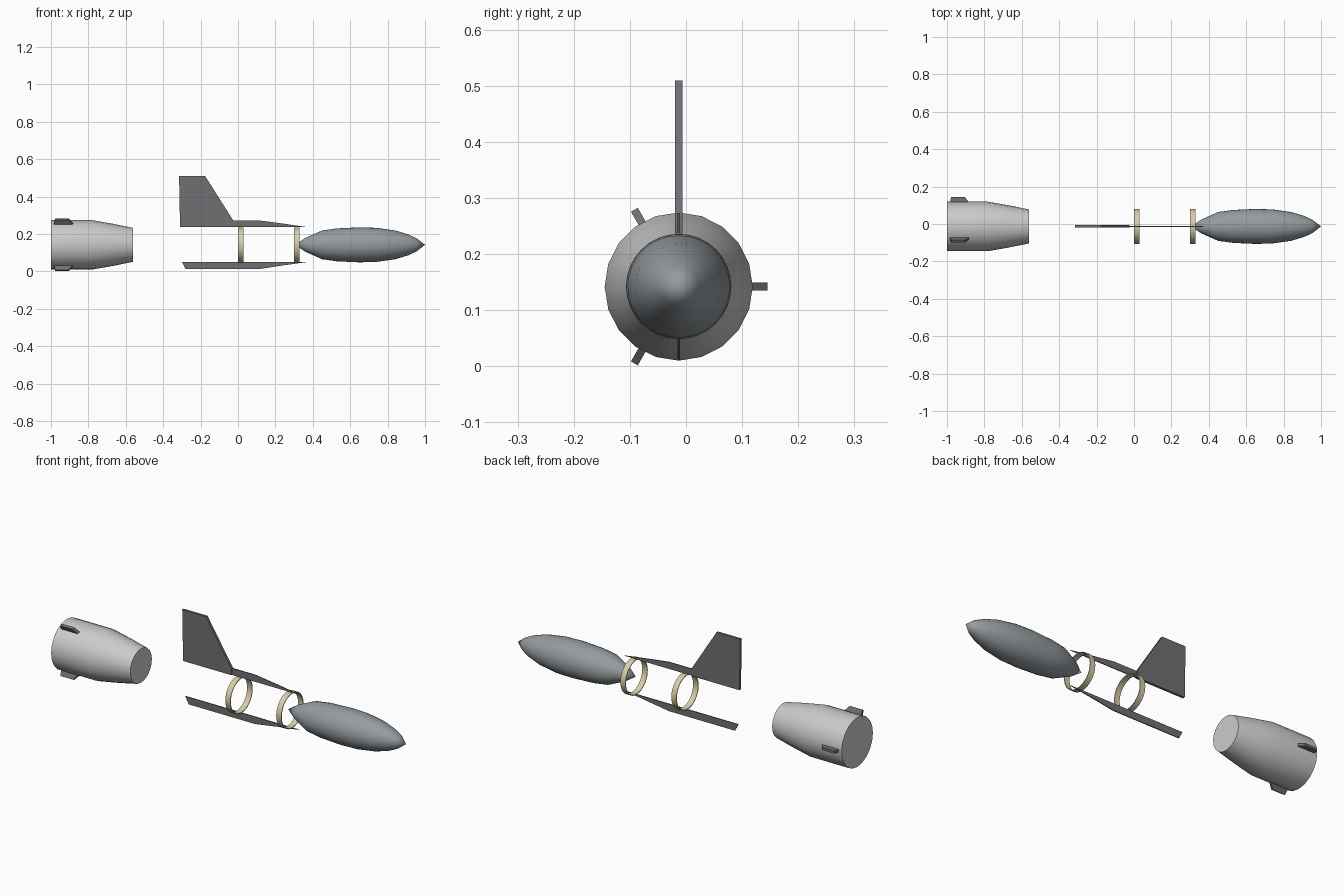
import bpy, bmesh, math
from mathutils import Matrix

if "Cube" in bpy.data.objects:
    bpy.data.objects.remove(bpy.data.objects["Cube"])

CY, CZ = -0.013, 0.142   # shared long axis of all parts


def material(name, rgb):
    m = bpy.data.materials.new(name)
    m.diffuse_color = (*rgb, 1)
    m.use_nodes = True
    m.node_tree.nodes["Principled BSDF"].inputs["Base Color"].default_value = m.diffuse_color
    return m


dark = material("dark_grey", (0.16, 0.16, 0.175))
steel = material("steel_grey", (0.30, 0.33, 0.35))
brass = material("pale_brass", (0.68, 0.62, 0.40))


def finish(name, bm, mat=None, angle=35):
    bmesh.ops.recalc_face_normals(bm, faces=bm.faces)
    me = bpy.data.meshes.new(name)
    bm.to_mesh(me)
    bm.free()
    ob = bpy.data.objects.new(name, me)
    bpy.context.collection.objects.link(ob)
    ob.location = (0, CY, CZ)
    if mat:
        me.materials.append(mat)
    bpy.ops.object.select_all(action='DESELECT')
    ob.select_set(True)
    bpy.context.view_layer.objects.active = ob
    bpy.ops.object.shade_smooth_by_angle(angle=math.radians(angle))
    return ob


def lathe(name, profile, sides, mat=None, closed=False):
    """Spin (x, radius) points round the x axis."""
    bm = bmesh.new()
    vs = [bm.verts.new((x, 0, r)) for x, r in profile]
    pairs = list(zip(vs, vs[1:])) + ([(vs[-1], vs[0])] if closed else [])
    es = [bm.edges.new(p) for p in pairs]
    bmesh.ops.spin(bm, geom=vs + es, cent=(0, 0, 0), axis=(1, 0, 0),
                   angle=2 * math.pi, steps=sides, use_duplicate=False)
    bmesh.ops.remove_doubles(bm, verts=bm.verts, dist=1e-5)
    return finish(name, bm, mat)


def plate(name, outline, thick, mat, turn=0):
    """Flat plate from an (x, radial) outline, turned round the x axis."""
    bm = bmesh.new()
    f = bm.faces.new([bm.verts.new((x, -thick / 2, z)) for x, z in outline])
    ext = bmesh.ops.extrude_face_region(bm, geom=[f])["geom"]
    bmesh.ops.translate(bm, vec=(0, thick, 0),
                        verts=[v for v in ext if isinstance(v, bmesh.types.BMVert)])
    bm.transform(Matrix.Rotation(math.radians(turn), 4, 'X'))
    return finish(name, bm, mat, 20)


# Closed tail cone
lathe("tail_body", [(-1, 0), (-1, 0.132), (-0.78, 0.132), (-0.67, 0.113),
                    (-0.562, 0.091), (-0.562, 0)], 20)

# Three small fins on the tail body
for i, a in enumerate((-90, 30, 150)):
    plate(f"tail_fin_{i + 1}", [(-0.985, 0.12), (-0.875, 0.12), (-0.905, 0.158),
                                (-0.978, 0.158)], 0.014, dark, a)

# Pointed front body
lathe("front_body", [(0.305, 0), (0.36, 0.037), (0.45, 0.077), (0.53, 0.088),
                     (0.65, 0.0935), (0.74, 0.091), (0.84, 0.077),
                     (0.91, 0.056), (0.955, 0.035), (1.0, 0)], 32, steel)

# Two thin mounting rings
for name, x in (("rear_ring", 0.0), ("front_ring", 0.30)):
    lathe(name, [(x, 0.090), (x + 0.03, 0.090), (x + 0.03, 0.094), (x, 0.094)],
          32, brass, True)

# Tall upright fin, thin upper rail ahead of it, and lower rail
plate("upright_fin", [(-0.31, 0.095), (-0.025, 0.095), (-0.025, 0.13),
                      (-0.175, 0.367), (-0.315, 0.367)], 0.013, dark)
plate("upper_rail", [(-0.025, 0.095), (0.37, 0.095), (0.24, 0.114),
                     (0.11, 0.131), (-0.025, 0.131)], 0.005, dark)
plate("lower_rail", [(-0.30, 0.092), (0.37, 0.092), (0.24, 0.11),
                     (0.11, 0.13), (-0.28, 0.13)], 0.005, dark, 180)
